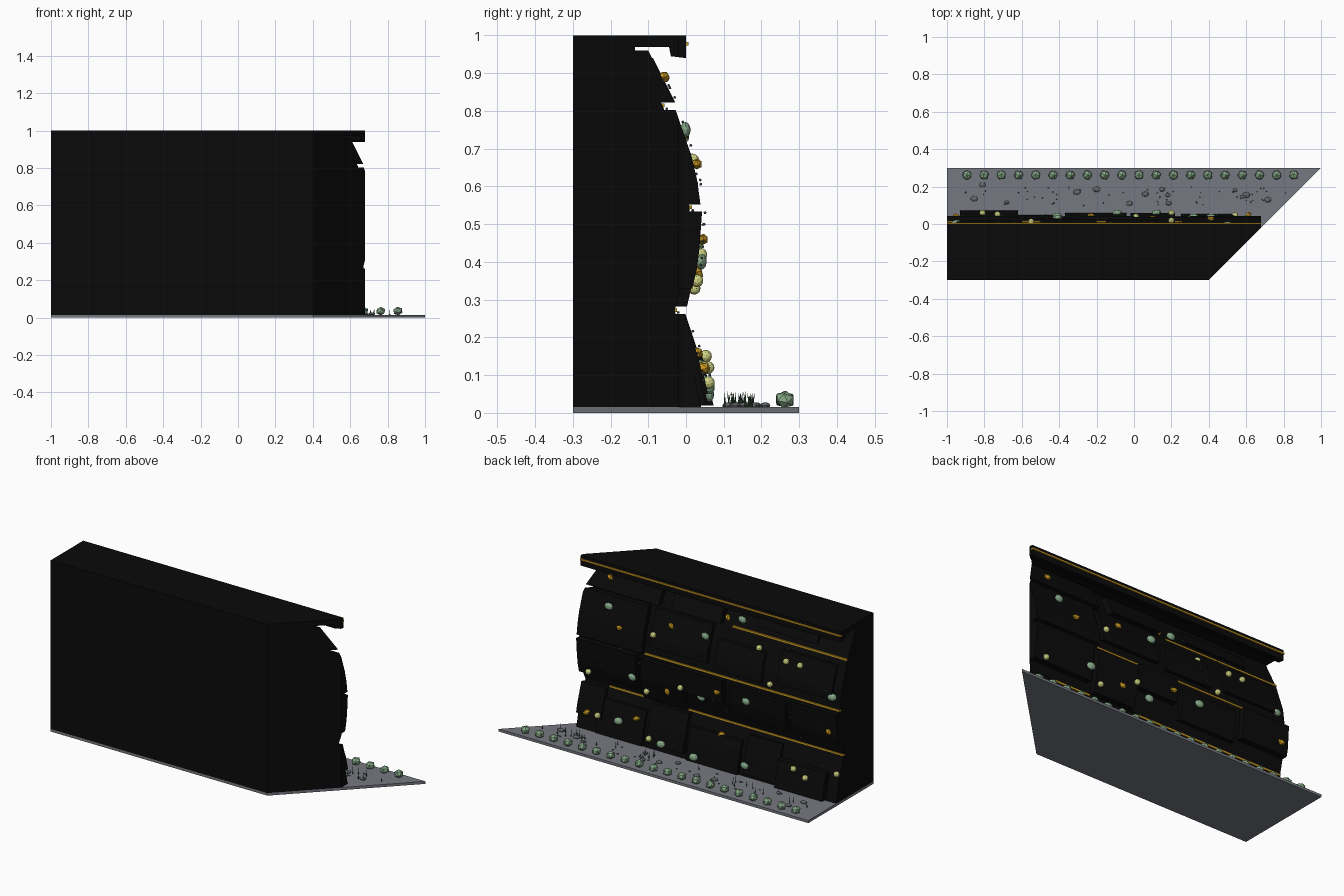
import bpy, bmesh, math, random
from mathutils import Vector, Matrix

random.seed(4)
cube = bpy.data.objects.get("Cube")
if cube:
    bpy.data.objects.remove(cube)


def material(name, rgb):
    m = bpy.data.materials.new(name)
    m.use_nodes = True
    m.diffuse_color = (*rgb, 1)
    bsdf = m.node_tree.nodes["Principled BSDF"]
    bsdf.inputs["Base Color"].default_value = (*rgb, 1)
    bsdf.inputs["Roughness"].default_value = 0.9
    return m


BLACK = material("black rock", (0.003, 0.003, 0.003))
GREY = material("grey ground", (0.18, 0.19, 0.22))
PEBBLE = material("pebble grey", (0.13, 0.14, 0.15))
GOLD = material("gold", (0.6, 0.33, 0.015))
GREEN = material("sage green", (0.24, 0.4, 0.25))
YELLOW = material("pale yellow", (0.62, 0.65, 0.22))
GRASS = material("dark grass green", (0.04, 0.1, 0.05))

FLOOR = 0.015
END = 0.68


def finish(bm, name, mat):
    bmesh.ops.recalc_face_normals(bm, faces=bm.faces)
    me = bpy.data.meshes.new(name)
    bm.to_mesh(me)
    bm.free()
    me.materials.append(mat)
    ob = bpy.data.objects.new(name, me)
    bpy.context.collection.objects.link(ob)
    return ob


def prism(bm, profile, x0, x1):
    """Extrude a (y, z) profile along x."""
    face = bm.faces.new([bm.verts.new((x0, y, z)) for y, z in profile])
    ext = bmesh.ops.extrude_face_region(bm, geom=[face])["geom"]
    verts = [v for v in ext if isinstance(v, bmesh.types.BMVert)]
    bmesh.ops.translate(bm, verts=verts, vec=(x1 - x0, 0, 0))


def trim(bm):
    """Slice off the mitred end of the wall."""
    geom = bm.verts[:] + bm.edges[:] + bm.faces[:]
    cut = bmesh.ops.bisect_plane(bm, geom=geom, plane_co=(0.7, 0, 0),
                                 plane_no=(1, -1, 0), clear_outer=True)
    edges = [e for e in cut["geom_cut"] if isinstance(e, bmesh.types.BMEdge)]
    if edges:
        bmesh.ops.holes_fill(bm, edges=edges)


# Wall face line, and raised slabs as (x0, x1, z0, z1, depth)
FACE = [(0.04, FLOOR), (0.01, 0.15), (-0.03, 0.27), (0.0, 0.4), (0.01, 0.54),
        (-0.005, 0.65), (-0.06, 0.81), (-0.135, 0.96)]
SLABS = [
    (-0.93, -0.62, 0.02, 0.17, 0.034), (-0.62, -0.4, 0.03, 0.24, 0.012),
    (-0.37, -0.04, 0.02, 0.2, 0.02), (-0.02, 0.22, 0.05, 0.262, 0.026),
    (0.25, 0.55, 0.02, 0.21, 0.015), (0.52, END, 0.1, 0.262, 0.022),
    (-1, -0.7, 0.36, 0.533, 0.033), (-0.66, -0.3, 0.33, 0.5, 0.022),
    (-0.26, 0.0, 0.4, 0.533, 0.033), (0.0, 0.27, 0.282, 0.52, 0.03),
    (0.3, END, 0.33, 0.533, 0.033),
    (-0.95, -0.6, 0.6, 0.78, 0.016), (-0.5, -0.2, 0.58, 0.74, 0.02),
    (-0.15, 0.22, 0.6, 0.803, 0.022), (0.26, END, 0.552, 0.803, 0.03),
    (-0.8, -0.4, 0.85, 0.93, 0.014), (-0.2, 0.12, 0.822, 0.94, 0.038),
    (0.2, END, 0.822, 0.96, 0.035),
]


def face_y(z):
    for (ya, za), (yb, zb) in zip(FACE, FACE[1:]):
        if z <= zb:
            return ya + (yb - ya) * (z - za) / (zb - za)
    return FACE[-1][0]


def surface_y(x, z):
    depth = [s[4] for s in SLABS if s[0] < x < s[1] and s[2] < z < s[3]]
    return face_y(z) + max(depth, default=0)


# Main wall with the overhanging cap
bm = bmesh.new()
cap = [(-0.135, 0.97), (-0.045, 0.97), (-0.04, 0.945), (0, 0.94), (0, 1), (-0.3, 1)]
prism(bm, FACE + cap + [(-0.3, FLOOR)], -1, END)
trim(bm)
finish(bm, "rock_wall", BLACK)

# Raised rock slabs following the wall face
for i, (x0, x1, z0, z1, depth) in enumerate(SLABS):
    bm = bmesh.new()
    zs = [z0 + (z1 - z0) * k / 4 for k in range(5)]
    outer = [(face_y(z) + depth, z) for z in zs]
    inner = [(face_y(z) - 0.02, z) for z in reversed(zs)]
    prism(bm, outer + inner, x0, x1)
    trim(bm)
    finish(bm, f"rock_slab_{i + 1}", BLACK)

# Gold seams between the tiers and along the cap
bm = bmesh.new()
for x0, x1, y, z in [(-1, END, 0, 0.978), (-1, -0.26, face_y(0.815), 0.815),
                     (-1, 0.256, face_y(0.545), 0.545),
                     (-1, 0, face_y(0.272), 0.272), (0.275, 0.51, face_y(0.272), 0.272)]:
    prism(bm, [(y - 0.01, z - 0.005), (y + 0.006, z - 0.005),
               (y + 0.006, z + 0.005), (y - 0.01, z + 0.005)], x0, x1)
finish(bm, "gold_seams", GOLD)

# Ground slab
bm = bmesh.new()
bottom = bm.faces.new([bm.verts.new((x, y, 0)) for x, y in
                       [(-1, -0.3), (0.4, -0.3), (1, 0.3), (-1, 0.3)]])
top = bmesh.ops.extrude_face_region(bm, geom=[bottom])["geom"]
bmesh.ops.translate(bm, verts=[v for v in top if isinstance(v, bmesh.types.BMVert)],
                    vec=(0, 0, FLOOR))
finish(bm, "ground", GREY)


def blob(bm, pos, size, detail=1, tilt=0.0):
    spin = Matrix.Rotation(random.uniform(-tilt, tilt), 4, Vector((1, 1, 1)))
    mat = Matrix.Translation(pos) @ spin @ Matrix.Diagonal((*size, 1))
    bmesh.ops.create_icosphere(bm, subdivisions=detail, radius=1, matrix=mat)


def wall_cluster(name, mat, spots, size, detail, tilt):
    bm = bmesh.new()
    for x, z in spots:
        blob(bm, (x, surface_y(x, z) + 0.008, z), size, detail, tilt)
    return finish(bm, name, mat)


# Growths and nuggets on the wall face, as (x, z)
wall_cluster("gold_nuggets", GOLD, [
    (0.53, 0.89), (-0.22, 0.85), (0.41, 0.66), (0.1, 0.74), (0.1, 0.37), (-0.23, 0.46),
    (0.61, 0.12), (0.3, 0.16), (-0.23, 0.2), (-0.95, 0.42)], (0.022, 0.014, 0.015), 1, 1.2)
wall_cluster("moss_clumps", GREEN, [
    (0.5, 0.75), (-0.31, 0.86), (-0.12, 0.74), (0.32, 0.4), (-0.41, 0.45), (-0.95, 0.61),
    (0.41, 0.12), (0.12, 0.07), (-0.09, 0.05), (-0.1, 0.38), (-0.41, 0.08)],
    (0.026, 0.014, 0.021), 2, 0.3)
wall_cluster("yellow_buds", YELLOW, [
    (0.2, 0.67), (-0.45, 0.75), (-0.64, 0.73), (-0.73, 0.73), (0.61, 0.35), (0.24, 0.33),
    (0.01, 0.42), (-0.55, 0.58), (-0.73, 0.15), (-0.81, 0.12), (-0.98, 0.17),
    (0.54, 0.12), (0.2, 0.08)], (0.017, 0.017, 0.017), 2, 0.5)
wall_cluster("wall_specks", PEBBLE,
             [(random.uniform(-0.98, 0.55), random.uniform(0.05, 0.9)) for i in range(70)],
             (0.005, 0.004, 0.004), 1, 1)

# Row of shrubs along the back edge
bm = bmesh.new()
for i in range(20):
    blob(bm, (-0.893 + 0.092 * i, 0.262, 0.035), (0.027, 0.027, 0.023), 1, 0.5)
finish(bm, "shrub_row", GREEN)

# Flat pebbles and small stones on the ground
bm = bmesh.new()
for x, y in [(-0.855, 0.135), (-0.81, 0.21), (-0.68, 0.115), (-0.305, 0.17), (-0.2, 0.185),
             (-0.025, 0.11), (0.06, 0.16), (0.15, 0.185), (0.18, 0.155), (0.185, 0.11),
             (0.54, 0.18), (0.6, 0.155), (0.715, 0.13)]:
    r = random.uniform(0.012, 0.021)
    blob(bm, (x, y, FLOOR + 0.005), (r, r * 0.75, 0.008), 2)
for i in range(25):
    blob(bm, (random.uniform(-0.95, 0.7), random.uniform(0.1, 0.2), FLOOR + 0.002),
         (0.006, 0.005, 0.004))
finish(bm, "pebbles", PEBBLE)

# Thin grass blades
bm = bmesh.new()
for i in range(34):
    h = random.uniform(0.025, 0.042)
    pos = (random.uniform(-0.95, 0.85), random.uniform(0.1, 0.18), FLOOR + h / 2)
    lean = Matrix.Rotation(random.uniform(-0.2, 0.2), 4, "X")
    bmesh.ops.create_cone(bm, segments=4, radius1=0.003, radius2=0.0004, depth=h,
                          cap_ends=True, matrix=Matrix.Translation(pos) @ lean)
finish(bm, "grass_blades", GRASS)
